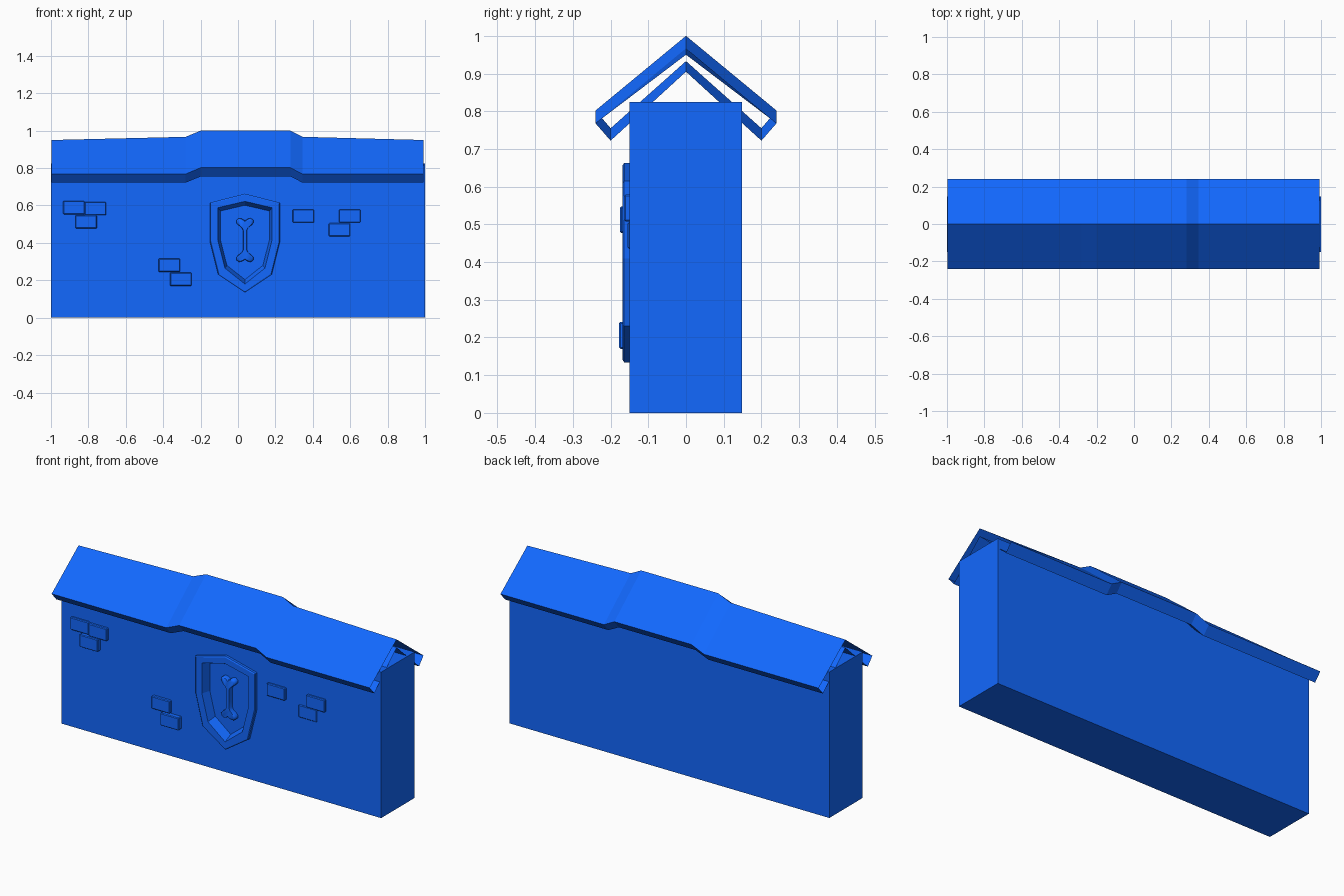
import bpy, bmesh

if "Cube" in bpy.data.objects:
    bpy.data.objects.remove(bpy.data.objects["Cube"])

CX, CZ = 0.037, 0.415   # centre of the shield emblem

blue = bpy.data.materials.new("blue")
blue.diffuse_color = (0.006, 0.14, 1.0, 1)
blue.use_nodes = True
blue.node_tree.nodes["Principled BSDF"].inputs["Base Color"].default_value = blue.diffuse_color


def finish(bm, name):
    bmesh.ops.remove_doubles(bm, verts=bm.verts, dist=1e-5)
    bmesh.ops.recalc_face_normals(bm, faces=bm.faces)
    mesh = bpy.data.meshes.new(name)
    bm.to_mesh(mesh)
    bm.free()
    mesh.materials.append(blue)
    ob = bpy.data.objects.new(name, mesh)
    bpy.context.collection.objects.link(ob)
    return ob


def loft(name, loops, cap_first=False, cap_last=False):
    """Skin a series of closed loops of 3D points."""
    bm = bmesh.new()
    rows = [[bm.verts.new(p) for p in loop] for loop in loops]
    n = len(rows[0])
    for a, b in zip(rows, rows[1:]):
        for i in range(n):
            j = (i + 1) % n
            bm.faces.new((a[i], a[j], b[j], b[i]))
    if cap_first:
        bm.faces.new(rows[0])
    if cap_last:
        bm.faces.new(rows[-1])
    return finish(bm, name)


def box(name, x0, x1, y0, y1, z0, z1, bevel=0):
    bm = bmesh.new()
    bmesh.ops.create_cube(bm, size=1)
    for v in bm.verts:
        v.co.x = x0 if v.co.x < 0 else x1
        v.co.y = y0 if v.co.y < 0 else y1
        v.co.z = z0 if v.co.z < 0 else z1
    if bevel:
        front = [e for e in bm.edges if any(v.co.y < (y0 + y1) / 2 for v in e.verts)]
        bmesh.ops.bevel(bm, geom=front, offset=bevel, segments=1, affect='EDGES')
    return finish(bm, name)


def mirrored(half):
    """Half outline from top centre to bottom centre -> full outline."""
    return half + [(-x, z) for x, z in reversed(half) if x > 0]


def at(outline, y, s=1.0):
    return [(CX + x * s, y, CZ + z * s) for x, z in outline]


# Wall block
wall = box("wall", -1, 1, -0.15, 0.148, 0, 0.825)

# Shield: raised rim with a sloped recess
outer = mirrored([(0, 0.248), (0.188, 0.2), (0.188, -0.005), (0.143, -0.185), (0, -0.281)])
inner = mirrored([(0, 0.207), (0.145, 0.173), (0.145, 0.0), (0.107, -0.15), (0, -0.235)])
hole = [((a + c) / 2, (b + d) / 2) for (a, b), (c, d) in zip(outer, inner)]
cutter = loft("recess_cutter", [at(hole, -0.3), at(hole, -0.115)],
              cap_first=True, cap_last=True)
mod = wall.modifiers.new("recess", 'BOOLEAN')
mod.operation = 'DIFFERENCE'
mod.object = cutter
mod.solver = 'EXACT'
bpy.context.view_layer.objects.active = wall
bpy.ops.object.modifier_apply(modifier=mod.name)
bpy.data.objects.remove(cutter)
loft("shield", [at(outer, -0.148), at(outer, -0.164), at(outer, -0.168, 0.975),
                at(inner, -0.168), at(inner, -0.118, 0.9)], cap_last=True)

# Bone emblem with rounded edges
top = [(0, 0.104), (0.016, 0.114), (0.032, 0.117), (0.045, 0.107), (0.046, 0.092),
       (0.034, 0.079), (0.018, 0.067), (0.01, 0.052)]
bone = mirrored(top + [(x, -z) for x, z in reversed(top)])
shrunk = [(x * 0.8, z * 0.96) for x, z in bone]
bone_ob = loft("bone", [at(bone, -0.117), at(bone, -0.137), at(shrunk, -0.146)],
               cap_last=True)
bone_ob.select_set(True)
bpy.context.view_layer.objects.active = bone_ob
bpy.ops.object.shade_smooth_by_angle(angle=0.9)

# Scattered bricks: left x, bottom z, front y
bricks = [(-0.935, 0.553, -0.164), (-0.82, 0.548, -0.166), (-0.87, 0.477, -0.175),
          (-0.425, 0.245, -0.168), (-0.363, 0.17, -0.178), (0.292, 0.508, -0.164),
          (0.54, 0.508, -0.164), (0.485, 0.435, -0.155)]
for i, (x, z, y) in enumerate(bricks):
    box(f"brick_{i + 1}", x, x + 0.115, y, -0.14, z, z + 0.071, 0.004)

# Roof: hollow chevron tube, open at the ends, raised in the middle
# station: x, ridge, eave, eave underside, inner ridge
stations = [(-0.997, 0.95, 0.768, 0.722, 0.905), (-0.28, 0.967, 0.768, 0.722, 0.907),
            (-0.2, 1.0, 0.802, 0.755, 0.933), (0.28, 1.0, 0.802, 0.755, 0.933),
            (0.345, 0.967, 0.768, 0.722, 0.907), (0.992, 0.95, 0.768, 0.722, 0.905)]
loft("roof", [[(x, 0, r), (x, 0.24, e), (x, 0.2, b), (x, 0, i), (x, -0.2, b), (x, -0.24, e)]
              for x, r, e, b, i in stations])
